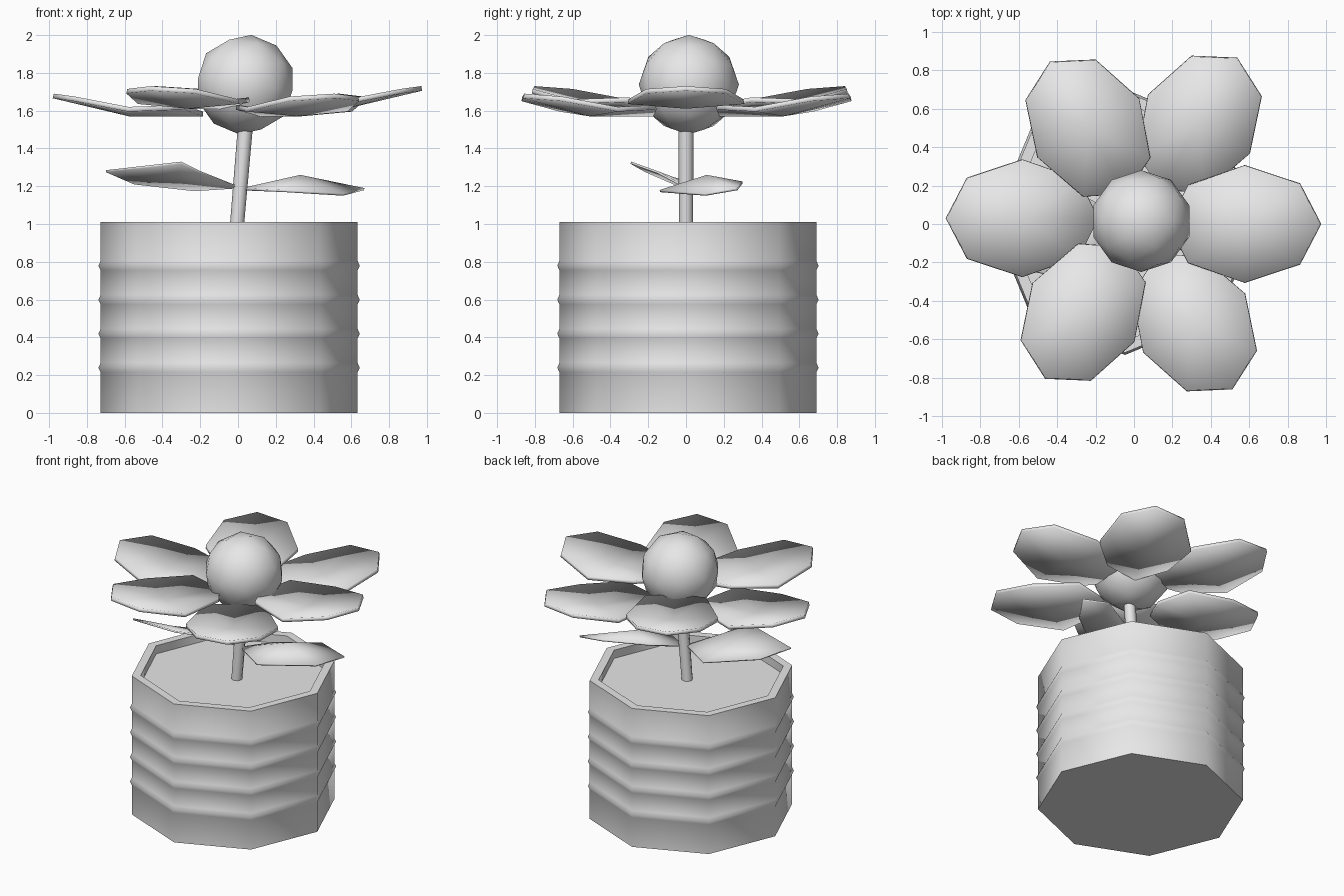
import bpy
import bmesh
from math import sin, cos, pi, radians
from mathutils import Vector, Matrix

cube = bpy.data.objects.get("Cube")
if cube:
    bpy.data.objects.remove(cube, do_unlink=True)

grey = bpy.data.materials.new("light_grey")
grey.use_nodes = True
grey.diffuse_color = (0.8, 0.8, 0.8, 1)
grey.node_tree.nodes["Principled BSDF"].inputs["Base Color"].default_value = (0.8, 0.8, 0.8, 1)


def finish(name, bm, smooth_angle):
    """Turn a bmesh into a shaded, coloured object."""
    mesh = bpy.data.meshes.new(name)
    bm.to_mesh(mesh)
    bm.free()
    mesh.materials.append(grey)
    obj = bpy.data.objects.new(name, mesh)
    bpy.context.collection.objects.link(obj)
    bpy.ops.object.select_all(action="DESELECT")
    obj.select_set(True)
    bpy.context.view_layer.objects.active = obj
    bpy.ops.object.shade_smooth_by_angle(angle=radians(smooth_angle))
    return obj


def lathe(name, profile, centre, sides, smooth_angle):
    """Revolve an (r, z) profile that starts and ends on the axis."""
    bm = bmesh.new()
    verts = [bm.verts.new((r, 0, z)) for r, z in profile]
    edges = [bm.edges.new(pair) for pair in zip(verts, verts[1:])]
    bmesh.ops.spin(bm, geom=verts + edges, cent=(0, 0, 0), axis=(0, 0, 1),
                   angle=2 * pi, steps=sides, use_duplicate=False)
    bmesh.ops.remove_doubles(bm, verts=bm.verts, dist=0.0005)
    bmesh.ops.recalc_face_normals(bm, faces=bm.faces)
    bmesh.ops.translate(bm, verts=bm.verts, vec=centre)
    return finish(name, bm, smooth_angle)


def blade(name, outline, middle, thickness):
    """Thin plate: a fan around a middle point, thickened downwards."""
    bm = bmesh.new()
    hub = bm.verts.new(middle)
    rim = [bm.verts.new(p) for p in outline]
    for a, b in zip(rim, rim[1:] + rim[:1]):
        face = bm.faces.new((hub, a, b))
        face.normal_update()
        if face.normal.z < 0:
            face.normal_flip()
    obj = finish(name, bm, 35)
    solid = obj.modifiers.new("thickness", "SOLIDIFY")
    solid.thickness = thickness
    solid.offset = -1
    return obj


# Octagonal ribbed pot with a recessed soil floor
profile = [(0, 0), (0.68, 0)]
for z in (0.24, 0.42, 0.6, 0.78):
    profile += [(0.68, z - 0.025), (0.692, z), (0.68, z + 0.025)]
profile += [(0.68, 1.01), (0.62, 1.01), (0.62, 0.95), (0, 0.95)]
lathe("pot", profile, (-0.047, 0.01, 0), 8, 60)

# Leaning stem
foot, top = Vector((-0.01, 0, 0.94)), Vector((0.04, 0, 1.53))
axis = top - foot
bm = bmesh.new()
bmesh.ops.create_cone(bm, cap_ends=True, segments=8, radius1=0.037, radius2=0.04,
                      depth=axis.length,
                      matrix=Matrix.Translation((foot + top) / 2)
                      @ axis.to_track_quat("Z", "Y").to_matrix().to_4x4())
finish("stem", bm, 60)

# Faceted round flower centre
bm = bmesh.new()
bmesh.ops.create_icosphere(bm, subdivisions=2, radius=0.265,
                           matrix=Matrix.Translation((0.038, 0.015, 1.738))
                           @ Matrix.Rotation(radians(7), 4, "Y"))
finish("flower_centre", bm, 60)

# Six cupped petals, alternating between two heights
half = [(0.85, 0.21, 1.715), (0.565, 0.305, 1.66), (0.27, 0.2, 1.67)]
petal = ([(0.96, 0, 1.73)] + half + [(0.17, 0, 1.635)]
         + [(x, -y, z) for x, y, z in reversed(half)])
shifts = [(0.01, 0), (0.055, 0.03), (0.045, 0.01), (-0.015, 0.03), (0.02, 0.03), (0.03, -0.025)]
for i, (dx, dy) in enumerate(shifts):
    turn = Matrix.Rotation(i * pi / 3, 4, "Z")
    place = Matrix.Translation((dx, dy, -0.04 * (i % 2))) @ turn
    blade(f"petal_{i + 1}", [place @ Vector(p) for p in petal],
          place @ Vector((0.56, 0, 1.635)), 0.025)

# Two folded leaves
blade("left_leaf",
      [(0.02, 0, 1.19), (0.25, -0.14, 1.18), (0.56, 0.1, 1.16),
       (0.67, 0.27, 1.19), (0.47, 0.3, 1.225), (0.18, 0.15, 1.21)],
      (0.33, 0.11, 1.26), 0.012)
blade("right_leaf",
      [(0, 0, 1.2), (-0.2, -0.15, 1.28), (-0.3, -0.29, 1.33),
       (-0.7, -0.21, 1.285), (-0.55, -0.06, 1.22), (-0.23, 0.13, 1.185)],
      (-0.33, -0.07, 1.25), 0.012)
